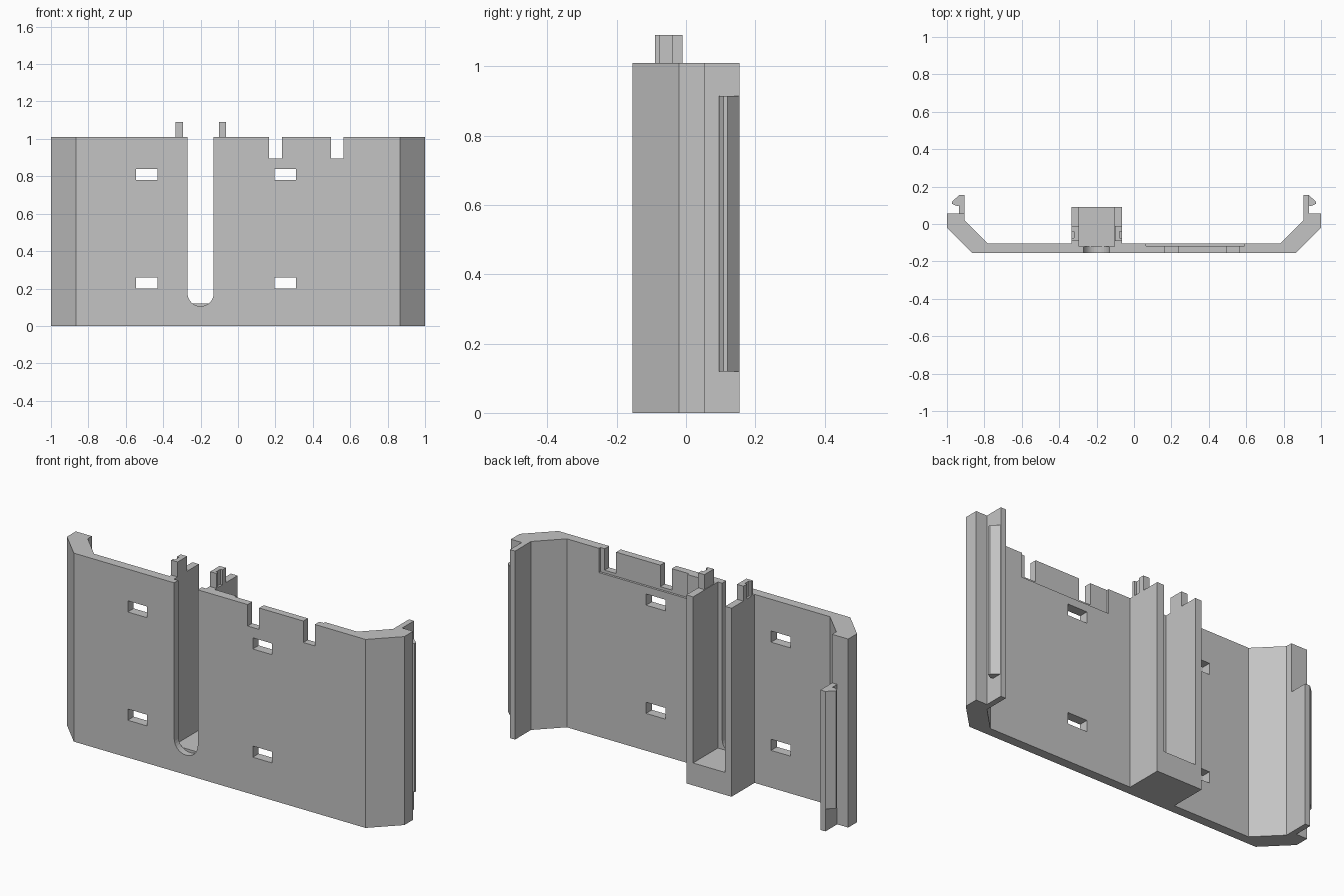
import bpy, bmesh, math

cube = bpy.data.objects.get("Cube")
if cube:
    bpy.data.objects.remove(cube, do_unlink=True)

GREY = (0.55, 0.55, 0.55, 1)
mat = bpy.data.materials.new("plain grey")
mat.use_nodes = True
mat.diffuse_color = GREY
mat.node_tree.nodes["Principled BSDF"].inputs["Base Color"].default_value = GREY

HEIGHT = 1.01


def prism(name, points, low, high, axis="z"):
    """Extrude a closed outline along z (points are x, y) or y (points are x, z)."""
    bm = bmesh.new()
    place = (lambda a, b: (a, b, low)) if axis == "z" else (lambda a, b: (a, low, b))
    face = bm.faces.new([bm.verts.new(place(a, b)) for a, b in points])
    new = bmesh.ops.extrude_face_region(bm, geom=[face])["geom"]
    step = (0, 0, high - low) if axis == "z" else (0, high - low, 0)
    bmesh.ops.translate(bm, verts=[v for v in new if isinstance(v, bmesh.types.BMVert)], vec=step)
    bmesh.ops.recalc_face_normals(bm, faces=bm.faces)
    mesh = bpy.data.meshes.new(name)
    bm.to_mesh(mesh)
    bm.free()
    mesh.materials.append(mat)
    obj = bpy.data.objects.new(name, mesh)
    bpy.context.scene.collection.objects.link(obj)
    return obj


def block(name, x, y, z):
    outline = [(x[0], y[0]), (x[1], y[0]), (x[1], y[1]), (x[0], y[1])]
    return prism(name, outline, *z)


# Plate section with angled side walls, rear rails and the channel housing
side = [(0.865, -0.155), (1, -0.02), (1, 0.055), (0.935, 0.055),
        (0.935, 0.155), (0.905, 0.155), (0.905, 0.02), (0.78, -0.105)]
housing = [(-0.065, -0.105), (-0.065, 0.09), (-0.333, 0.09), (-0.333, -0.105)]
outline = side + housing + [(-x, y) for x, y in reversed(side)]
body = prism("mounting_plate", outline, 0, HEIGHT)

# Channel inside the housing, open at the back and the top
cutters = [block("channel_cutter", (-0.295, -0.105), (-0.12, 0.3), (0.12, 1.2))]

# Round-ended slot through the front
arc = [(-0.2 + 0.07 * math.cos(a), 0.175 + 0.07 * math.sin(a))
       for a in (math.pi * (1 + i / 16) for i in range(17))]
cutters.append(prism("slot_cutter", arc + [(-0.13, 1.2), (-0.27, 1.2)], -0.3, -0.119, "y"))

# Strap windows
for x in (-0.488, 0.253):
    for z in (0.23, 0.81):
        cutters.append(block("window_cutter", (x - 0.057, x + 0.057), (-0.3, 0), (z - 0.03, z + 0.03)))

# Top notches and the shallow recess behind them
for x in (0.2, 0.53):
    cutters.append(block("notch_cutter", (x - 0.034, x + 0.034), (-0.3, 0), (0.895, 1.2)))
cutters.append(block("recess_cutter", (0.065, 0.59), (-0.117, 0), (0.88, 1.2)))

# Shortened rail on the right side
cutters.append(block("rail_cutter", (-0.96, -0.88), (0.055, 0.3), (0.75, 1.2)))

for cutter in cutters:
    cutter.hide_render = True
    cut = body.modifiers.new(cutter.name, "BOOLEAN")
    cut.operation = "DIFFERENCE"
    cut.solver = "EXACT"
    cut.object = cutter

# Bake the cuts and discard the cutters
graph = bpy.context.evaluated_depsgraph_get()
baked = bpy.data.meshes.new_from_object(body.evaluated_get(graph))
body.modifiers.clear()
body.data = baked
for cutter in cutters:
    bpy.data.objects.remove(cutter, do_unlink=True)

# Hooks along the outside of the rails
hook = [(0.934, 0.155), (0.972, 0.12), (0.972, 0.108), (0.945, 0.095), (0.934, 0.1)]
prism("left_hook", hook, 0.12, 0.915)
prism("right_hook", [(-x, y) for x, y in hook], 0.12, 0.75)

# Grooved pegs on top of the channel walls
for name, outer, inner in (("right_peg", -0.333, -0.295), ("left_peg", -0.065, -0.102)):
    groove = outer + math.copysign(0.012, inner - outer)
    prism(name, [(inner, -0.09), (outer, -0.09), (outer, -0.075), (groove, -0.075),
                 (groove, -0.04), (outer, -0.04), (outer, -0.01), (inner, -0.01)],
          HEIGHT - 0.005, 1.09)
